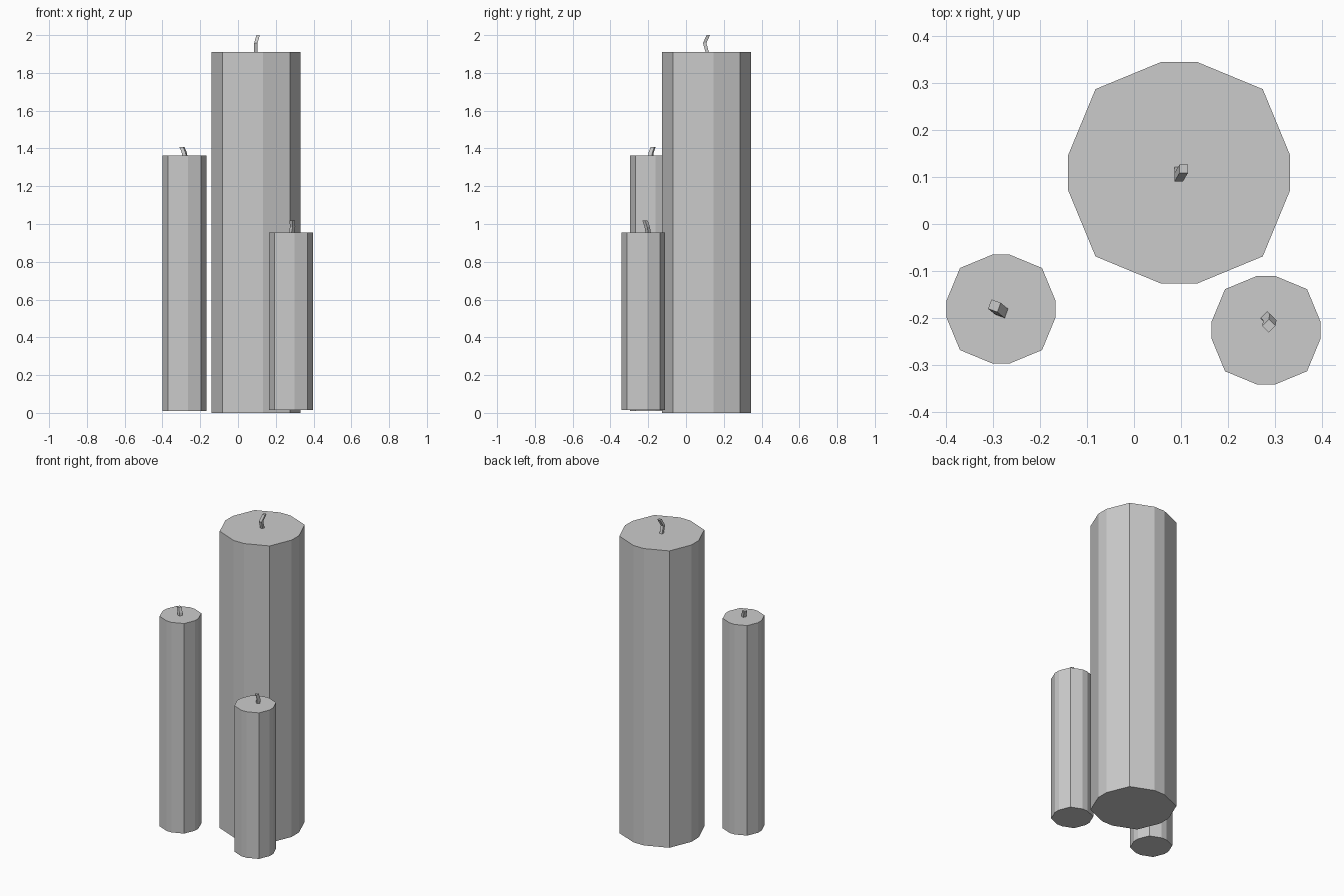
import bpy, bmesh, math

if "Cube" in bpy.data.objects:
    bpy.data.objects.remove(bpy.data.objects["Cube"])


def loft(name, rings):
    """Closed flat-faced solid through a stack of equal-length rings."""
    bm = bmesh.new()
    loops = [[bm.verts.new(p) for p in ring] for ring in rings]
    n = len(loops[0])
    for a, b in zip(loops, loops[1:]):
        for i in range(n):
            j = (i + 1) % n
            bm.faces.new((a[i], a[j], b[j], b[i]))
    bm.faces.new(loops[0][::-1])
    bm.faces.new(loops[-1])
    bmesh.ops.recalc_face_normals(bm, faces=bm.faces)
    mesh = bpy.data.meshes.new(name)
    bm.to_mesh(mesh)
    bm.free()
    obj = bpy.data.objects.new(name, mesh)
    bpy.context.collection.objects.link(obj)
    return obj


def candle(name, x, y, r, z0, z1):
    # Octagon whose four axis corners are chamfered: 12 sides
    outline = []
    for q in range(4):
        c, s = round(math.cos(q * math.pi / 2)), round(math.sin(q * math.pi / 2))
        for u, v in ((0.938, -0.149), (0.938, 0.149), (0.7071, 0.7071)):
            outline.append((x + r * (u * c - v * s), y + r * (u * s + v * c)))
    loft(name, [[(px, py, z) for px, py in outline] for z in (z0, z1)])


def wick(name, path, width, turn):
    # Bent square strand
    h = width / math.sqrt(2)
    angles = [math.radians(turn + 45 + 90 * k) for k in range(4)]
    loft(name, [[(x + h * math.cos(a), y + h * math.sin(a), z) for a in angles]
                for x, y, z in path])


# Wax bodies
candle("large_candle", 0.096, 0.109, 0.2517, 0.0, 1.911)
candle("medium_candle", -0.283, -0.181, 0.1235, 0.01, 1.362)
candle("small_candle", 0.281, -0.226, 0.1235, 0.015, 0.955)

# Wicks
wick("large_wick", [(0.095, 0.115, 1.90), (0.095, 0.099, 1.958), (0.106, 0.118, 2.0)], 0.018, 0)
wick("medium_wick", [(-0.279, -0.188, 1.35), (-0.285, -0.184, 1.38), (-0.297, -0.174, 1.408)], 0.021, -20)
wick("small_wick", [(0.282, -0.199, 0.945), (0.289, -0.205, 0.985), (0.287, -0.217, 1.018)], 0.02, 45)
